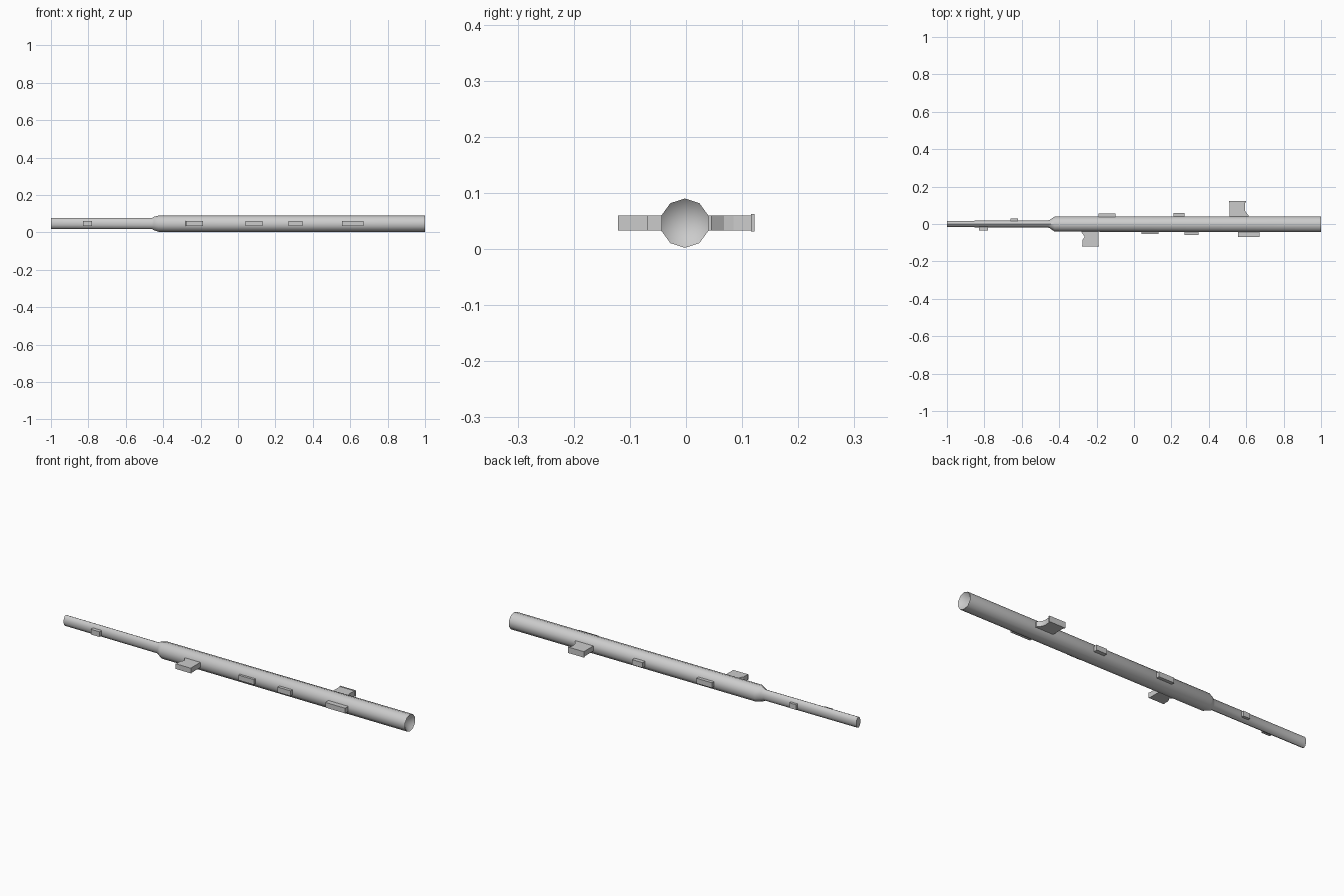
import bpy, bmesh, math

if "Cube" in bpy.data.objects:
    bpy.data.objects.remove(bpy.data.objects["Cube"])

SIDES = 10


def finish(bm, name, smooth_angle=None):
    bmesh.ops.recalc_face_normals(bm, faces=bm.faces)
    mesh = bpy.data.meshes.new(name)
    bm.to_mesh(mesh)
    bm.free()
    obj = bpy.data.objects.new(name, mesh)
    bpy.context.collection.objects.link(obj)
    if smooth_angle:
        bpy.ops.object.select_all(action='DESELECT')
        obj.select_set(True)
        bpy.context.view_layer.objects.active = obj
        bpy.ops.object.shade_smooth_by_angle(angle=math.radians(smooth_angle))
    return obj


# Trunk: thin oval stem widening into a round ten-sided stalk
# stations: x, centre y, centre z, half width y, half height z
stations = [
    (-1.00, 0.000, 0.048, 0.018, 0.029),
    (-0.46, 0.000, 0.047, 0.019, 0.029),
    (-0.45, 0.000, 0.047, 0.024, 0.036),
    (-0.425, -0.001, 0.046, 0.042, 0.043),
    (1.00, -0.002, 0.046, 0.044, 0.044),
]
bm = bmesh.new()
rings = []
for x, cy, cz, ry, rz in stations:
    ring = []
    for i in range(SIDES):
        a = 2 * math.pi * i / SIDES
        ring.append(bm.verts.new((x, cy + ry * math.sin(a), cz + rz * math.cos(a))))
    rings.append(ring)
for a, b in zip(rings, rings[1:]):
    for i in range(SIDES):
        j = (i + 1) % SIDES
        bm.faces.new((a[i], a[j], b[j], b[i]))
bm.faces.new(rings[0])
# Hollowed wide end
hub = bm.verts.new((0.96, -0.002, 0.046))
for i in range(SIDES):
    bm.faces.new((rings[-1][i], rings[-1][(i + 1) % SIDES], hub))
finish(bm, "trunk", 40)


def tab(name, profile, z0=0.033, z1=0.060):
    """Side tab: outline in x/y pulled up in z."""
    bm = bmesh.new()
    face = bm.faces.new([bm.verts.new((x, y, z0)) for x, y in profile])
    top = bmesh.ops.extrude_face_region(bm, geom=[face])
    verts = [v for v in top["geom"] if isinstance(v, bmesh.types.BMVert)]
    bmesh.ops.translate(bm, verts=verts, vec=(0, 0, z1 - z0))
    return finish(bm, name)


# Short tabs along both sides: x start, x end, outer y
short_tabs = [
    (-0.83, -0.78, -0.035), (0.04, 0.13, -0.054),
    (0.27, 0.345, -0.058), (0.555, 0.67, -0.069),
    (-0.66, -0.62, 0.029), (-0.19, -0.10, 0.056),
    (0.21, 0.27, 0.060),
]
for n, (xa, xb, y) in enumerate(short_tabs):
    root = math.copysign(0.005, y)
    tab(f"short_tab_{n + 1}", [(xa, root), (xb, root), (xb, y), (xa, y)])

# Long tabs, waisted on one edge, one on each side
tab("long_tab_front", [(-0.19, -0.01), (-0.19, -0.118), (-0.275, -0.118),
                       (-0.275, -0.085), (-0.264, -0.068),
                       (-0.28, -0.045), (-0.28, -0.01)])
tab("long_tab_back", [(0.51, 0.01), (0.51, 0.118), (0.595, 0.118),
                      (0.592, 0.085), (0.595, 0.068),
                      (0.613, 0.045), (0.613, 0.01)])

# Thin lips on the long tab tips
tab("tip_lip_front", [(-0.278, -0.116), (-0.188, -0.116),
                      (-0.188, -0.121), (-0.278, -0.121)])
tab("tip_lip_back", [(0.507, 0.116), (0.60, 0.116),
                     (0.60, 0.122), (0.507, 0.122)], 0.031, 0.062)
